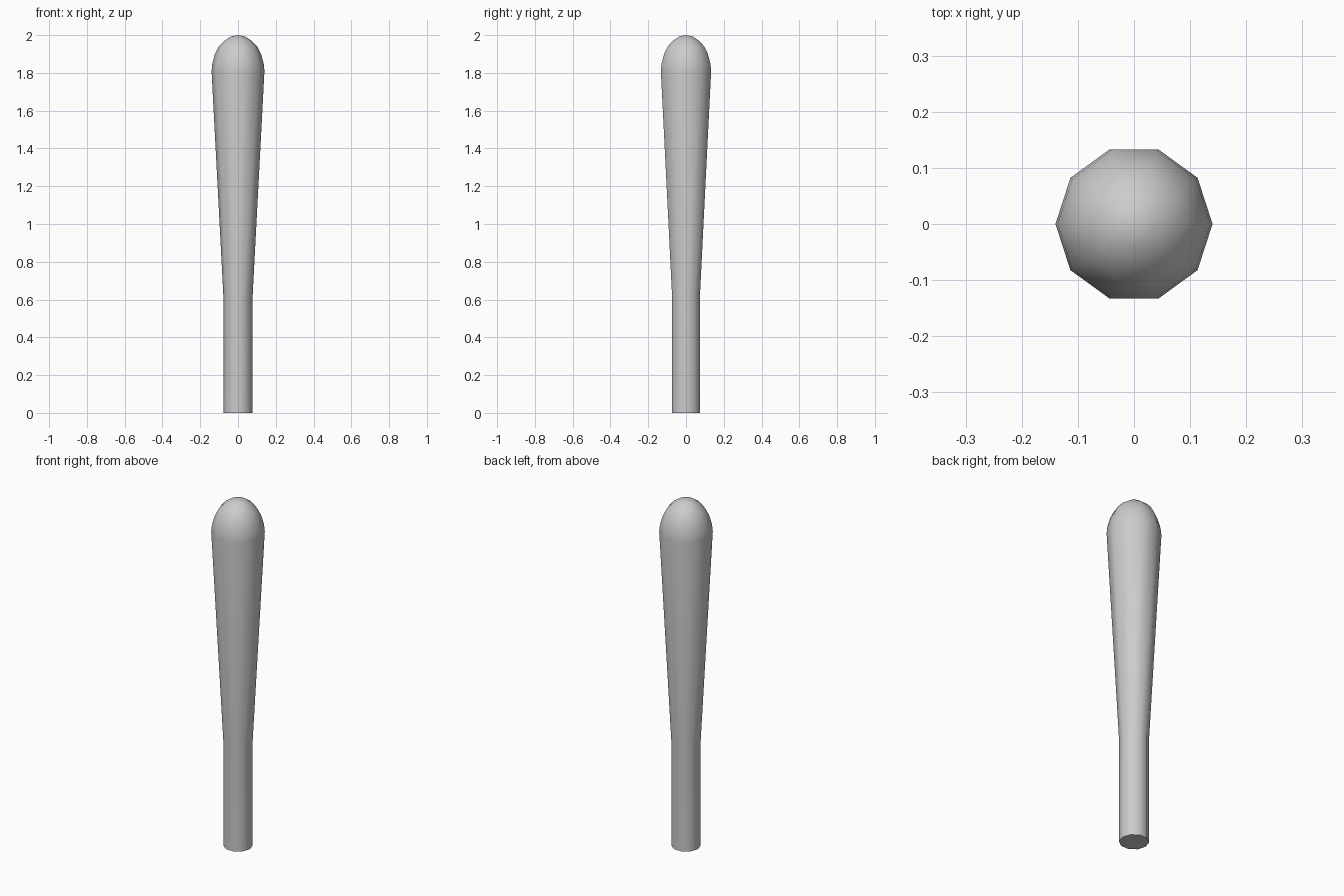
import bpy, bmesh
from math import cos, sin, pi

if "Cube" in bpy.data.objects:
    bpy.data.objects.remove(bpy.data.objects["Cube"])

SIDES = 10
# Profile (radius, height): grip, tapering barrel, domed end
PROFILE = [(0.077, 0.0), (0.077, 0.61), (0.14, 1.81),
           (0.136, 1.85), (0.122, 1.90), (0.102, 1.94), (0.073, 1.97), (0.038, 1.993)]

bm = bmesh.new()
rings = [[bm.verts.new((r * cos(2 * pi * i / SIDES), r * sin(2 * pi * i / SIDES), z))
          for i in range(SIDES)] for r, z in PROFILE]

# Side walls
for low, high in zip(rings, rings[1:]):
    for i in range(SIDES):
        j = (i + 1) % SIDES
        bm.faces.new((low[i], low[j], high[j], high[i]))

# Rounded tip and flat base
tip = bm.verts.new((0, 0, 2.0))
for i in range(SIDES):
    bm.faces.new((rings[-1][i], rings[-1][(i + 1) % SIDES], tip))
bm.faces.new(rings[0][::-1])

mesh = bpy.data.meshes.new("bat")
bm.to_mesh(mesh)
bm.free()
bat = bpy.data.objects.new("bat", mesh)
bpy.context.collection.objects.link(bat)

# Smooth body with a crisp base edge
bpy.context.view_layer.objects.active = bat
bat.select_set(True)
bpy.ops.object.shade_smooth_by_angle(angle=pi / 3)
